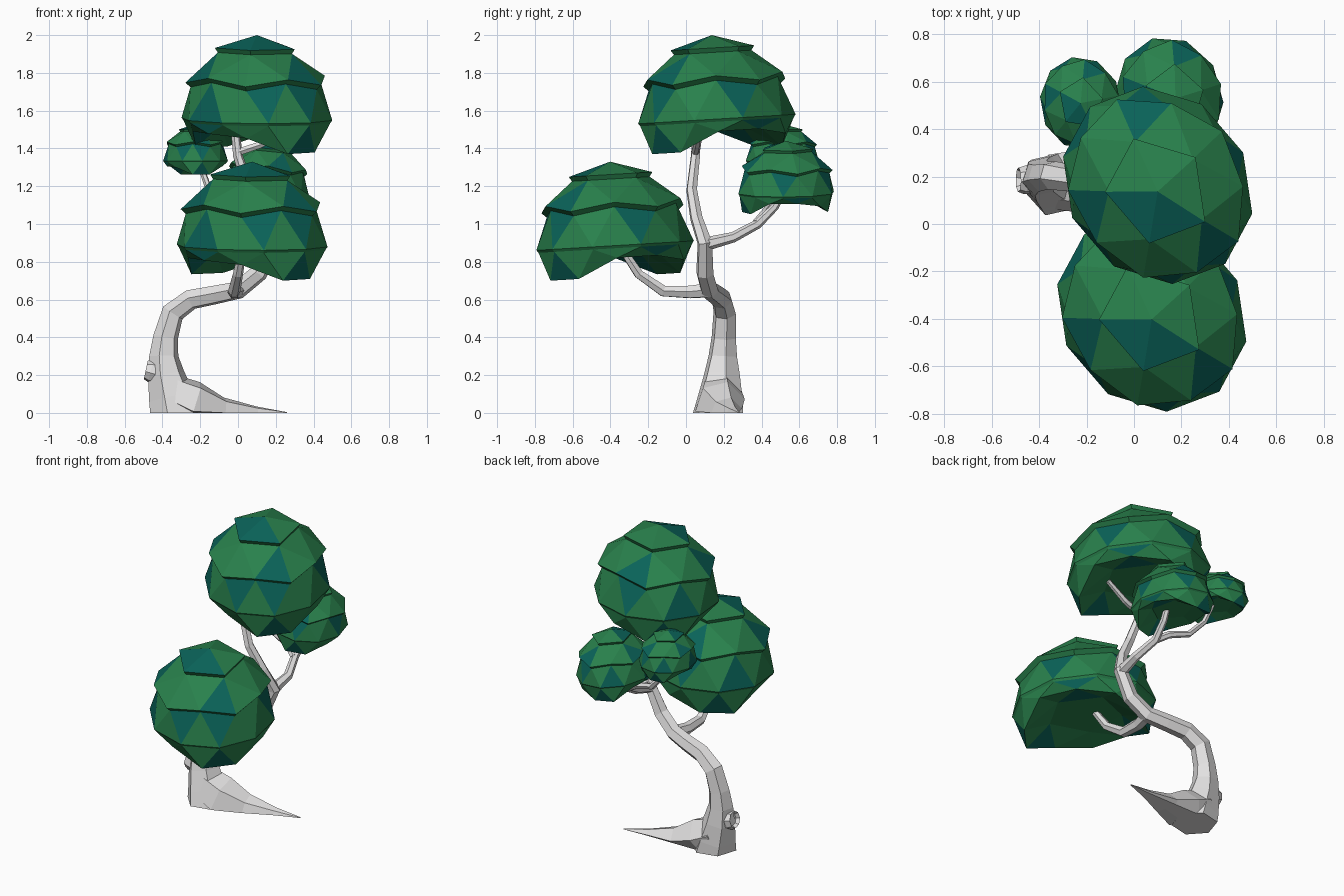
import bpy, bmesh, math
from mathutils import Vector, Matrix

if "Cube" in bpy.data.objects:
    bpy.data.objects.remove(bpy.data.objects["Cube"])


def material(name, rgb):
    m = bpy.data.materials.new(name)
    m.diffuse_color = (*rgb, 1)
    m.use_nodes = True
    m.node_tree.nodes["Principled BSDF"].inputs["Base Color"].default_value = m.diffuse_color
    return m


BARK = material("pale_bark", (0.76, 0.75, 0.75))
LEAF = material("leaf_green", (0.022, 0.22, 0.073))
TEAL = material("leaf_teal", (0.003, 0.125, 0.1))


def finish(name, bm, mats):
    bmesh.ops.recalc_face_normals(bm, faces=bm.faces[:])
    me = bpy.data.meshes.new(name)
    bm.to_mesh(me)
    bm.free()
    for m in mats:
        me.materials.append(m)
    ob = bpy.data.objects.new(name, me)
    bpy.context.collection.objects.link(ob)
    return ob


def tube(name, path, sides=6, hollow=False):
    """Tapered faceted limb along (x, y, z, radius) points, cut off at the ground."""
    bm = bmesh.new()
    pts = [Vector(p[:3]) for p in path]
    rings, ref = [], Vector((0.3, 1, 0.1))
    for i, p in enumerate(pts):
        t = (pts[min(i + 1, len(pts) - 1)] - pts[max(i - 1, 0)]).normalized()
        ref = (ref - t * ref.dot(t)).normalized()
        side = t.cross(ref)
        ring = []
        for k in range(sides):
            a = math.tau * k / sides
            co = p + (ref * math.cos(a) + side * math.sin(a)) * path[i][3]
            co.z = max(co.z, 0)
            ring.append(bm.verts.new(co))
        rings.append(ring)
    for r, s in zip(rings, rings[1:]):
        for k in range(sides):
            j = (k + 1) % sides
            bm.faces.new((r[k], r[j], s[j], s[k]))
    bm.faces.new(rings[0])
    end = bm.faces.new(rings[-1])
    if hollow:
        bm.normal_update()
        bmesh.ops.inset_individual(bm, faces=[end], thickness=0.014)
        push = (pts[-2] - pts[-1]).normalized() * 0.02
        bmesh.ops.translate(bm, verts=end.verts[:], vec=push)
    return finish(name, bm, [BARK])


# Trunk and root
tube("trunk", [(-0.33, 0.17, -0.04, 0.14), (-0.35, 0.18, 0.08, 0.125),
               (-0.38, 0.19, 0.2, 0.1), (-0.393, 0.195, 0.3, 0.079),
               (-0.383, 0.2, 0.4, 0.067), (-0.345, 0.205, 0.53, 0.062),
               (-0.25, 0.19, 0.6, 0.056), (-0.12, 0.16, 0.625, 0.052),
               (0.0, 0.125, 0.65, 0.05), (0.11, 0.1, 0.74, 0.048),
               (0.19, 0.1, 0.9, 0.041), (0.14, 0.055, 1.03, 0.034),
               (0.06, 0.03, 1.18, 0.03), (0.0, 0.05, 1.36, 0.026),
               (-0.02, 0.06, 1.54, 0.022)])
tube("root", [(-0.37, 0.18, 0.1, 0.115), (-0.24, 0.18, 0.04, 0.135),
              (-0.08, 0.215, 0.0, 0.085), (0.1, 0.25, 0.0, 0.035),
              (0.26, 0.28, 0.0, 0.004)])
tube("trunk_knot", [(-0.42, 0.185, 0.21, 0.06), (-0.46, 0.187, 0.222, 0.062),
                    (-0.488, 0.187, 0.228, 0.052)], 8, True)

# Branches
tube("front_branch", [(0.0, 0.13, 0.65, 0.042), (-0.02, 0.02, 0.64, 0.037),
                      (-0.02, -0.12, 0.645, 0.033), (0.0, -0.25, 0.735, 0.027),
                      (0.03, -0.36, 0.9, 0.02)])
tube("back_branch", [(0.18, 0.09, 0.89, 0.037), (0.19, 0.25, 0.93, 0.028),
                     (0.15, 0.38, 1.0, 0.025), (0.16, 0.47, 1.09, 0.021),
                     (0.17, 0.53, 1.2, 0.018)])
tube("side_branch", [(0.15, 0.37, 1.0, 0.024), (0.07, 0.41, 1.05, 0.022),
                     (-0.06, 0.44, 1.09, 0.02), (-0.16, 0.46, 1.2, 0.018),
                     (-0.21, 0.49, 1.34, 0.015)])
tube("top_twig", [(0.0, 0.05, 1.38, 0.022), (0.12, 0.06, 1.42, 0.02),
                  (0.26, 0.07, 1.5, 0.016)])


# Foliage: icosphere domes cut into overlapping tiers, arched hollow underside
TEAL_AZIMUTHS = [(220, 290), (105, 200, 325), (30, 95, 150, 215, 272, 320),
                 (130, 225, 305, 50), (40, 160, 280)]
TIER_BOTTOM = [0.9, 0.6, 0.1]


def tier(face):
    z = face.calc_center_median().z
    return sum(z < limit for limit in (0.8, 0.5, 0.0, -0.5))


def canopy(name, apex, size, height, turn=0.0, tilt=0.06, roll=0.0):
    ico = bmesh.new()
    bmesh.ops.create_icosphere(ico, subdivisions=2, radius=1,
                               matrix=Matrix.Rotation(math.radians(41 + turn), 4, 'Z'))
    az = math.radians(308 + turn)
    long_axis = Vector((math.cos(az), math.sin(az), 0))
    cross_axis = Vector((-long_axis.y, long_axis.x, 0))
    lean = Matrix.Rotation(tilt, 3, 'X') @ Matrix.Rotation(roll, 3, 'Y')

    def place(co, lip):
        u, w = co.dot(long_axis), co.dot(cross_axis)
        grow = 1.0
        if co.z > 0.1:                          # overhanging lip, tucked-in tier below
            grow = 1.06 if lip else 0.985
            drop = 0.455 * (1 - co.z) + (0.0 if lip or co.z > 0.99 else 0.024)
        elif co.z > -0.1:                       # widest edge
            grow = 1.0 if lip else 0.975
            drop = 0.445 + (0.0 if lip else 0.014)
        elif co.z > -0.7:                       # scalloped rim, low at the long ends
            drop = 0.51 + 0.1 * min(max((abs(u) - 0.5) / 0.2, 0), 1)
        else:                                   # hollow underside
            drop = 0.485
        p = long_axis * (u * 0.438 * grow) + cross_axis * (w * 0.382 * grow)
        return lean @ Vector((p.x * size, p.y * size, -drop * height)) + Vector(apex)

    bm, made = bmesh.new(), {}

    def vert(v, lip):
        key = (v.index, lip)
        if key not in made:
            made[key] = bm.verts.new(place(v.co, lip))
        return made[key]

    ico.verts.index_update()
    groups = [[] for _ in range(5)]
    for f in ico.faces:
        b = tier(f)
        nf = bm.faces.new([vert(v, b < 3 and v.co.z < TIER_BOTTOM[b]) for v in f.verts])
        c = f.calc_center_median()
        groups[b].append((math.degrees(math.atan2(c.y, c.x)), nf))
    for e in ico.edges:                         # ledges between tiers
        a, b = sorted(tier(f) for f in e.link_faces)
        if a != b and a < 3:
            p, q = e.verts
            bm.faces.new((vert(p, True), vert(q, True), vert(q, False), vert(p, False)))
    for group, angles in zip(groups, TEAL_AZIMUTHS):
        for az in angles:
            near = min(group, key=lambda g: abs((g[0] - az - turn + 180) % 360 - 180))
            near[1].material_index = 1
    ico.free()
    finish(name, bm, [LEAF, TEAL])


canopy("top_canopy", (0.1, 0.137, 2.0), 1.0, 1.0)
canopy("front_canopy", (0.075, -0.402, 1.33), 1.0, 1.0)
canopy("back_right_canopy", (0.175, 0.53, 1.44), 0.6, 0.62, -25, 0.0, 0.1)
canopy("back_left_canopy", (-0.225, 0.51, 1.53), 0.45, 0.44, -30, 0.0, 0.0)
